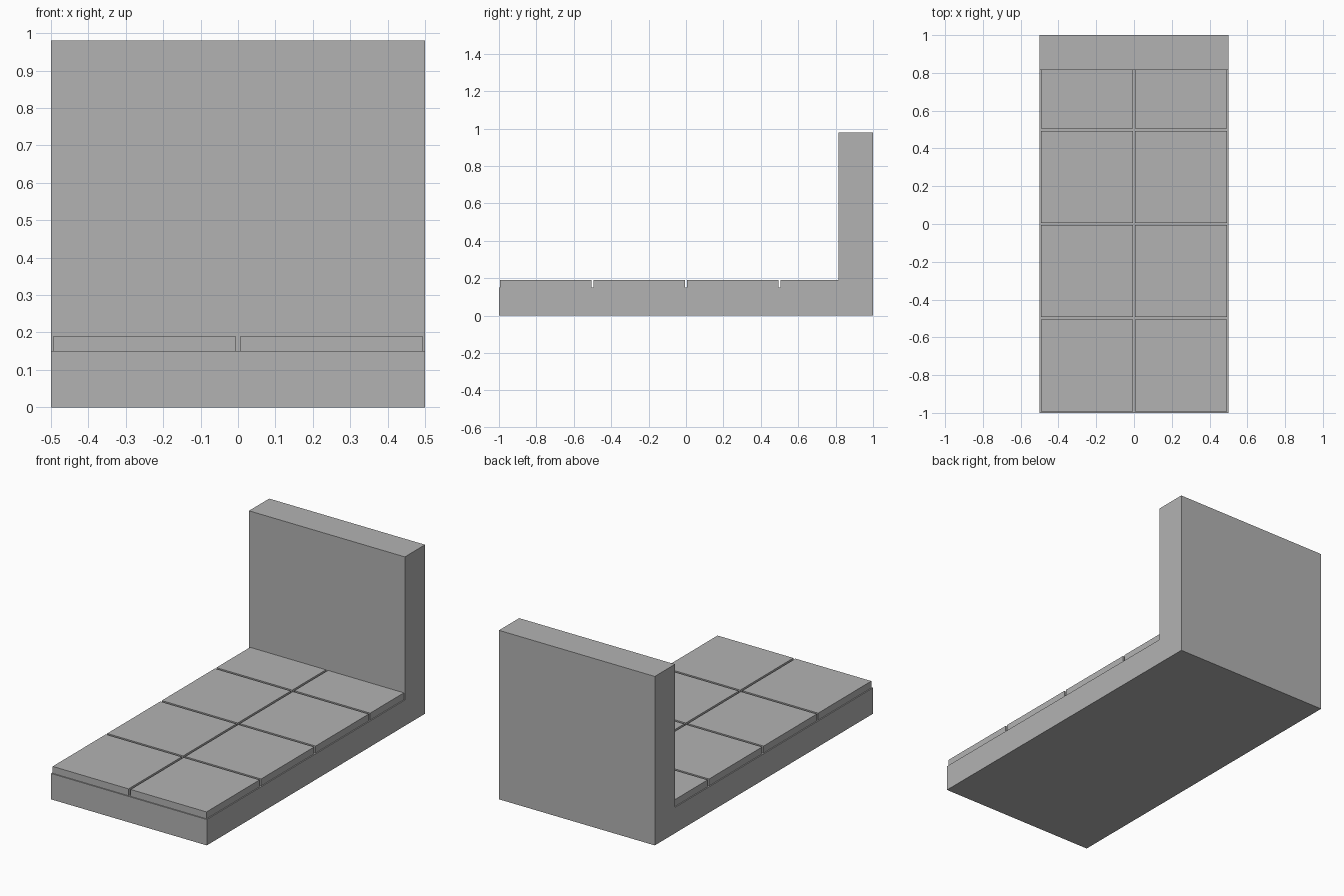
import bpy

cube = bpy.data.objects.get("Cube")
if cube:
    bpy.data.objects.remove(cube, do_unlink=True)

# Plain grey stone
stone = bpy.data.materials.new("grey_stone")
stone.use_nodes = True
GREY = (0.45, 0.45, 0.45, 1)
stone.diffuse_color = GREY
stone.node_tree.nodes["Principled BSDF"].inputs["Base Color"].default_value = GREY

WALL_FRONT = 0.815
BASE_TOP = 0.15
TILE_TOP = 0.19
GAP = 0.0065


def prism(name, outline, x0, x1):
    """Extrude a (y, z) outline along x."""
    n = len(outline)
    verts = [(x, y, z) for x in (x0, x1) for y, z in outline]
    faces = [tuple(reversed(range(n))), tuple(range(n, 2 * n))]
    faces += [(i, (i + 1) % n, n + (i + 1) % n, n + i) for i in range(n)]
    mesh = bpy.data.meshes.new(name)
    mesh.from_pydata(verts, [], faces)
    mesh.materials.append(stone)
    obj = bpy.data.objects.new(name, mesh)
    bpy.context.collection.objects.link(obj)
    return obj


# Floor slab and back wall in one L-shaped block
prism("floor_and_wall",
      [(-1, 0), (1, 0), (1, 0.98), (WALL_FRONT, 0.98),
       (WALL_FRONT, BASE_TOP), (-1, BASE_TOP)], -0.5, 0.5)

# Two columns of floor tiles; the last row runs up to the wall
for side, x in (("right", -0.5), ("left", 0)):
    for row in range(4):
        y0 = -1 + row * 0.5 + GAP
        y1 = min(y0 + 0.5 - 2 * GAP, WALL_FRONT)
        prism(f"floor_tile_{side}_{row + 1}",
              [(y0, BASE_TOP), (y1, BASE_TOP), (y1, TILE_TOP), (y0, TILE_TOP)],
              x + GAP, x + 0.5 - GAP)
